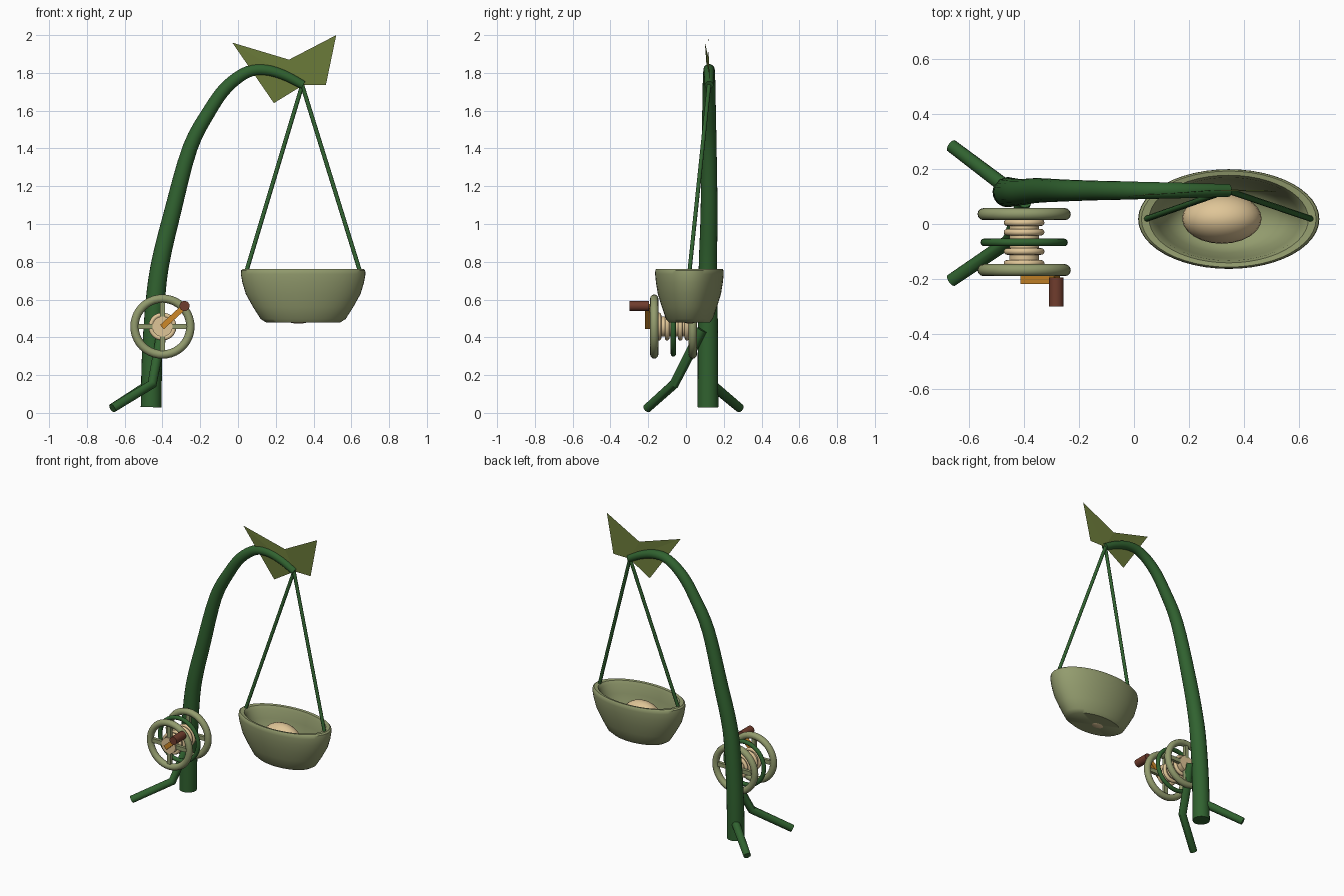
import bpy, bmesh, math
from mathutils import Vector, Matrix

if "Cube" in bpy.data.objects:
    bpy.data.objects.remove(bpy.data.objects["Cube"])


def mat(name, r, g, b):
    m = bpy.data.materials.new(name)
    m.diffuse_color = (r, g, b, 1)
    m.use_nodes = True
    m.node_tree.nodes["Principled BSDF"].inputs["Base Color"].default_value = m.diffuse_color
    return m


GREEN = mat("stem green", 0.03, 0.122, 0.029)
SAGE = mat("sage", 0.29, 0.33, 0.155)
TAN = mat("tan", 0.74, 0.56, 0.31)
LEAF = mat("leaf olive", 0.15, 0.2, 0.042)
ORANGE = mat("crank orange", 0.62, 0.25, 0.022)
BROWN = mat("handle brown", 0.16, 0.045, 0.026)


def finish(name, bm, material, smooth=True):
    if smooth:
        bmesh.ops.recalc_face_normals(bm, faces=bm.faces[:])
    me = bpy.data.meshes.new(name)
    bm.to_mesh(me)
    bm.free()
    ob = bpy.data.objects.new(name, me)
    bpy.context.collection.objects.link(ob)
    me.materials.append(material)
    if smooth:
        bpy.ops.object.select_all(action='DESELECT')
        ob.select_set(True)
        bpy.context.view_layer.objects.active = ob
        bpy.ops.object.shade_smooth_by_angle(angle=math.radians(40))
    return ob


def spline(pts, steps=4):
    """Catmull-Rom through 4D points (x, y, z, radius)."""
    p = [Vector(q) for q in pts]
    p = [2 * p[0] - p[1]] + p + [2 * p[-1] - p[-2]]
    out = []
    for i in range(1, len(p) - 2):
        a, b, c, d = p[i - 1:i + 3]
        for s in range(steps):
            t = s / steps
            out.append(0.5 * (2 * b + (c - a) * t + (2 * a - 5 * b + 4 * c - d) * t ** 2
                              + (3 * b - a - 3 * c + d) * t ** 3))
    return out + [p[-2]]


def tube(name, pts, material, sides=16):
    """Sweep a circle along (x, y, z, radius) points, capped flat."""
    bm = bmesh.new()
    pts = [Vector(q) for q in pts]
    rings = []
    for i, q in enumerate(pts):
        t = (pts[min(i + 1, len(pts) - 1)] - pts[max(i - 1, 0)]).to_3d().normalized()
        u = t.cross(Vector((0.05, 1, 0.1))).normalized()
        v = t.cross(u)
        rings.append([bm.verts.new(q.to_3d() + q[3] * (u * math.cos(a) + v * math.sin(a)))
                      for a in (2 * math.pi * k / sides for k in range(sides))])
    for r0, r1 in zip(rings, rings[1:]):
        for k in range(sides):
            j = (k + 1) % sides
            bm.faces.new((r0[k], r0[j], r1[j], r1[k]))
    bm.faces.new(rings[0])
    bm.faces.new(rings[-1])
    return finish(name, bm, material)


def lathe(name, prof, material, matrix, segs=40, closed=False):
    """Revolve an (r, z) profile about z, then transform."""
    bm = bmesh.new()
    vs = [bm.verts.new((r, 0, z)) for r, z in prof]
    es = [bm.edges.new(p) for p in zip(vs, vs[1:])]
    if closed:
        es.append(bm.edges.new((vs[-1], vs[0])))
    bmesh.ops.spin(bm, geom=vs + es, cent=(0, 0, 0), axis=(0, 0, 1),
                   angle=2 * math.pi, steps=segs, use_duplicate=False)
    bmesh.ops.remove_doubles(bm, verts=bm.verts[:], dist=1e-5)
    bm.transform(matrix)
    return finish(name, bm, material)


CX, CZ = -0.40, 0.457  # reel axis


def ring(name, y, major, minor, material):
    prof = [(major + minor * math.cos(a), minor * math.sin(a))
            for a in (2 * math.pi * k / 12 for k in range(12))]
    m = Matrix.Translation((CX, y, CZ)) @ Matrix.Rotation(math.pi / 2, 4, 'X')
    return lathe(name, prof, material, m, closed=True)


def box(name, center, size, angle, material):
    bm = bmesh.new()
    bmesh.ops.create_cube(bm, size=1)
    bm.transform(Matrix.Translation(center) @ Matrix.Rotation(angle, 4, 'Y')
                 @ Matrix.Diagonal((*size, 1)))
    return finish(name, bm, material)


# Arching stem
arch = [(-.46, .03, .055), (-.455, .3, .054), (-.437, .6, .051), (-.41, .8, .048),
        (-.35, 1.05, .045), (-.255, 1.4, .04), (-.15, 1.6, .036), (-.06, 1.725, .034),
        (.05, 1.805, .031), (.15, 1.815, .029), (.25, 1.785, .026), (.345, 1.735, .023)]
tube("stem", spline([(x, .116 + .006 * (z > 1), z, r) for x, z, r in arch]), GREEN, 20)

# Root feet; the front one bends up to carry the reel
tube("front_root", [(-.665, -.205, .025, .024), (-.455, -.063, .152, .026),
                    (-.40, .085, .44, .028)], GREEN, 12)
tube("back_root", [(-.665, .285, .025, .024), (-.46, .13, .155, .027)], GREEN, 12)

# Leaves at the tip: two folded kites sharing a base
for name, tip, a, b in (("left_leaf", (-.03, .1, 1.96), (.27, .122, 1.87), (.19, .122, 1.64)),
                        ("right_leaf", (.52, .117, 2.0), (.27, .122, 1.87), (.465, .124, 1.735))):
    bm = bmesh.new()
    base, t, p, q = [bm.verts.new(c) for c in ((.345, .125, 1.735), tip, a, b)]
    bm.faces.new((base, t, p))
    bm.faces.new((base, q, t))
    finish(name, bm, LEAF, smooth=False)

# Hanging cords
for side, name in ((-1, "left_cord"), (1, "right_cord")):
    tube(name, [(.34, .122, 1.735, .011), (.345 + side * .302, .018, .745, .011)], GREEN, 10)

# Oval basket
bowl = [(0, .478), (.195, .478), (.225, .497), (.265, .56), (.304, .63), (.322, .69),
        (.33, .735), (.328, .755), (.318, .763), (.29, .76), (.275, .74), (.26, .68),
        (.225, .58), (.18, .525), (.10, .502), (0, .498)]
lathe("basket", bowl, SAGE, Matrix.Translation((.345, .018, 0))
      @ Matrix.Diagonal((1, .55, 1, 1)), segs=48)

# Cushion in the basket, just showing through the underside
bm = bmesh.new()
bmesh.ops.create_uvsphere(bm, u_segments=24, v_segments=14, radius=1)
bm.transform(Matrix.Translation((.32, .02, .598)) @ Matrix.Diagonal((.145, .092, .126, 1)))
finish("cushion", bm, TAN)

# Reel: hub, ridges, spoked wheels and the cord loop
tube("reel_hub", [(CX, .047, CZ, .054), (CX, -.185, CZ, .054)], TAN, 24)
for i, y in enumerate((.005, -.03, -.065, -.1, -.143)):
    ring(f"hub_ridge_{i}", y, .062, .012, TAN)
ring("reel_loop", -.067, .145, .014, GREEN)
for label, y in (("back", .036), ("front", -.168)):
    ring(f"{label}_wheel", y, .148, .022, SAGE)
    for k in range(4):
        a = k * math.pi / 2
        c = (CX + .09 * math.cos(a), y, CZ - .09 * math.sin(a))
        box(f"{label}_spoke_{k}", c, (.10, .022, .028), a, SAGE)

# Crank arm and handle
box("crank_arm", (-.3415, -.204, .51), (.165, .028, .03), math.atan2(-.106, .117), ORANGE)
tube("crank_handle", [(-.283, -.195, .566, .027), (-.283, -.30, .566, .027)], BROWN, 16)
